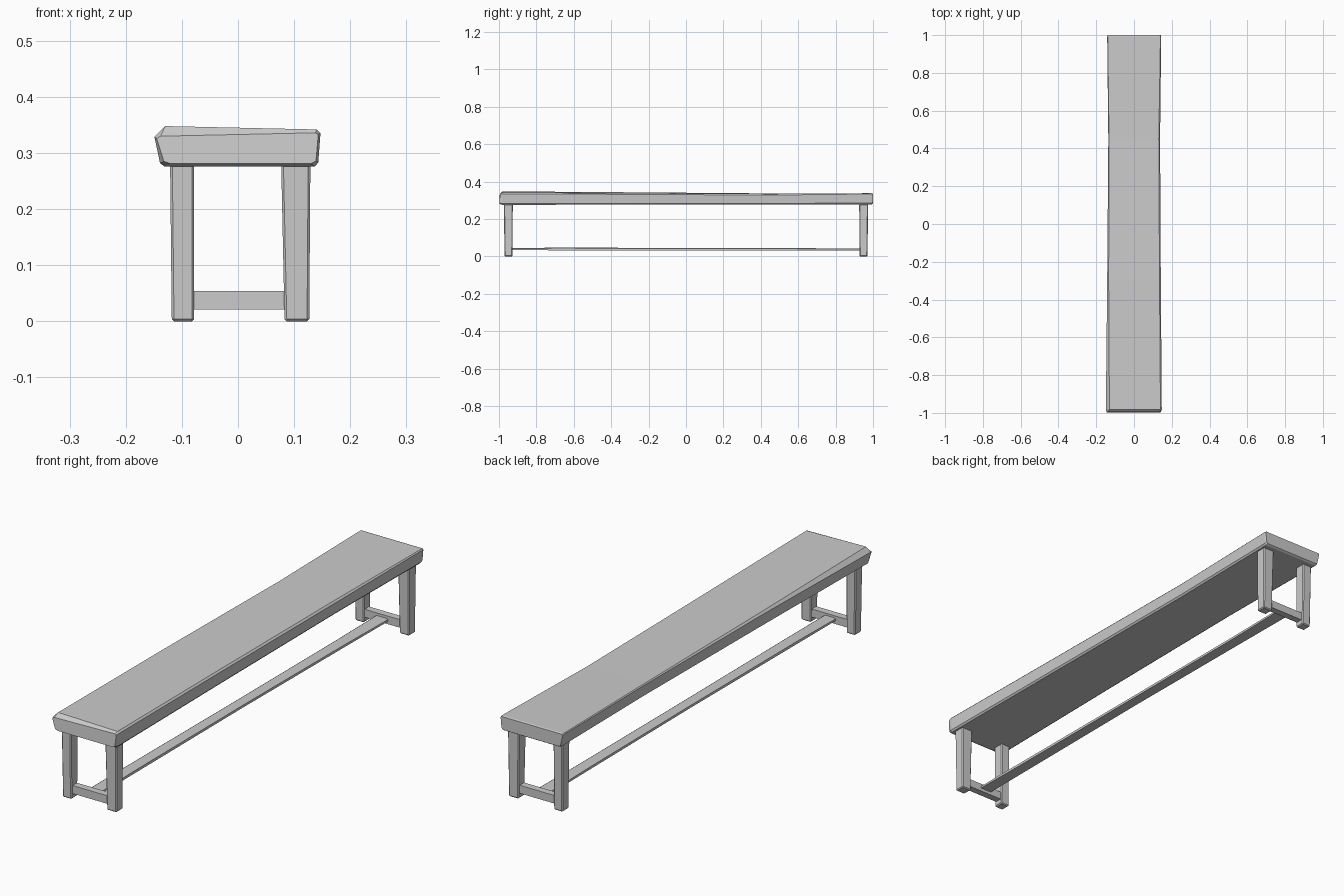
import bpy, bmesh

if "Cube" in bpy.data.objects:
    bpy.data.objects.remove(bpy.data.objects["Cube"])


def make_object(name, bm):
    bmesh.ops.recalc_face_normals(bm, faces=bm.faces[:])
    mesh = bpy.data.meshes.new(name)
    bm.to_mesh(mesh)
    bm.free()
    obj = bpy.data.objects.new(name, mesh)
    bpy.context.collection.objects.link(obj)
    return obj


def loft(name, rings):
    """Skin equal-length rings of points and cap both ends."""
    bm = bmesh.new()
    loops = [[bm.verts.new(p) for p in ring] for ring in rings]
    for a, b in zip(loops, loops[1:]):
        for i in range(len(a)):
            j = (i + 1) % len(a)
            bm.faces.new((a[i], a[j], b[j], b[i]))
    bm.faces.new(loops[0])
    bm.faces.new(loops[-1])
    return make_object(name, bm)


def rect(x0, x1, y0, y1, z):
    return [(x0, y0, z), (x1, y0, z), (x1, y1, z), (x0, y1, z)]


def beam(name, rings, bevel):
    obj = loft(name, rings)
    if bevel:
        mod = obj.modifiers.new("worn_edges", 'BEVEL')
        mod.width = bevel
        mod.segments = 1
        mod.limit_method = 'ANGLE'
    return obj


# Seat: slightly uneven plank with chamfered edges and a worn front end
def seat_ring(y, left, right, bottom, top_l, top_r, cut_l, cut_r=0.007):
    pts = [(left + 0.018, bottom), (right - 0.010, bottom),
           (right - 0.004, bottom + 0.007), (right, top_r - cut_r),
           (right - cut_r, top_r), (left + cut_l, top_l),
           (left, top_l - cut_l), (left + 0.010, bottom + 0.006)]
    return [(x, y, z) for x, z in pts]


front_face = [(x, -0.998 if z < 0.33 else -0.994, z) for x, z in
              [(-0.120, 0.281), (0.130, 0.281), (0.139, 0.286), (0.143, 0.333),
               (0.138, 0.336), (-0.138, 0.330), (-0.145, 0.326), (-0.132, 0.285)]]
loft("seat", [
    front_face,
    seat_ring(-0.982, -0.149, 0.147, 0.276, 0.348, 0.342, 0.019),
    seat_ring(-0.30, -0.142, 0.142, 0.277, 0.343, 0.339, 0.008),
    seat_ring(0.45, -0.136, 0.138, 0.277, 0.337, 0.335, 0.004),
    seat_ring(0.992, -0.142, 0.144, 0.278, 0.338, 0.338, 0.003, 0.004),
    seat_ring(1.0, -0.140, 0.142, 0.283, 0.336, 0.336, 0.003, 0.004),
])

# Four legs, slightly tapered
for end, s in (("front", -1), ("back", 1)):
    y0, y1 = sorted((s * 0.928, s * 0.970))
    t0, t1 = sorted((s * 0.926, s * 0.974))
    beam(end + "_left_leg", [rect(-0.118, -0.078, y0, y1, 0.0),
                             rect(-0.121, -0.078, t0, t1, 0.280)], 0.004)
    beam(end + "_right_leg", [rect(0.083, 0.127, y0, y1, 0.0),
                              rect(0.077, 0.129, t0, t1, 0.280)], 0.004)
    # Cross rail between each pair of legs
    c0, c1 = sorted((s * 0.933, s * 0.962))
    beam(end + "_cross_rail", [rect(-0.085, 0.092, c0, c1, 0.021),
                               rect(-0.085, 0.092, c0, c1, 0.054)], 0)

# Long flat stretcher joining the cross rails
stations = [(-0.94, 0.026, 0.034, 0.045), (-0.70, 0.024, 0.033, 0.047),
            (0.0, 0.022, 0.033, 0.046), (0.65, 0.024, 0.031, 0.044),
            (0.94, 0.028, 0.032, 0.043)]
loft("stretcher", [[(-w, y, b), (w, y, b), (w, y, t - 0.003),
                    (w - 0.006, y, t), (-w + 0.006, y, t), (-w, y, t - 0.003)]
                   for y, w, b, t in stations])
